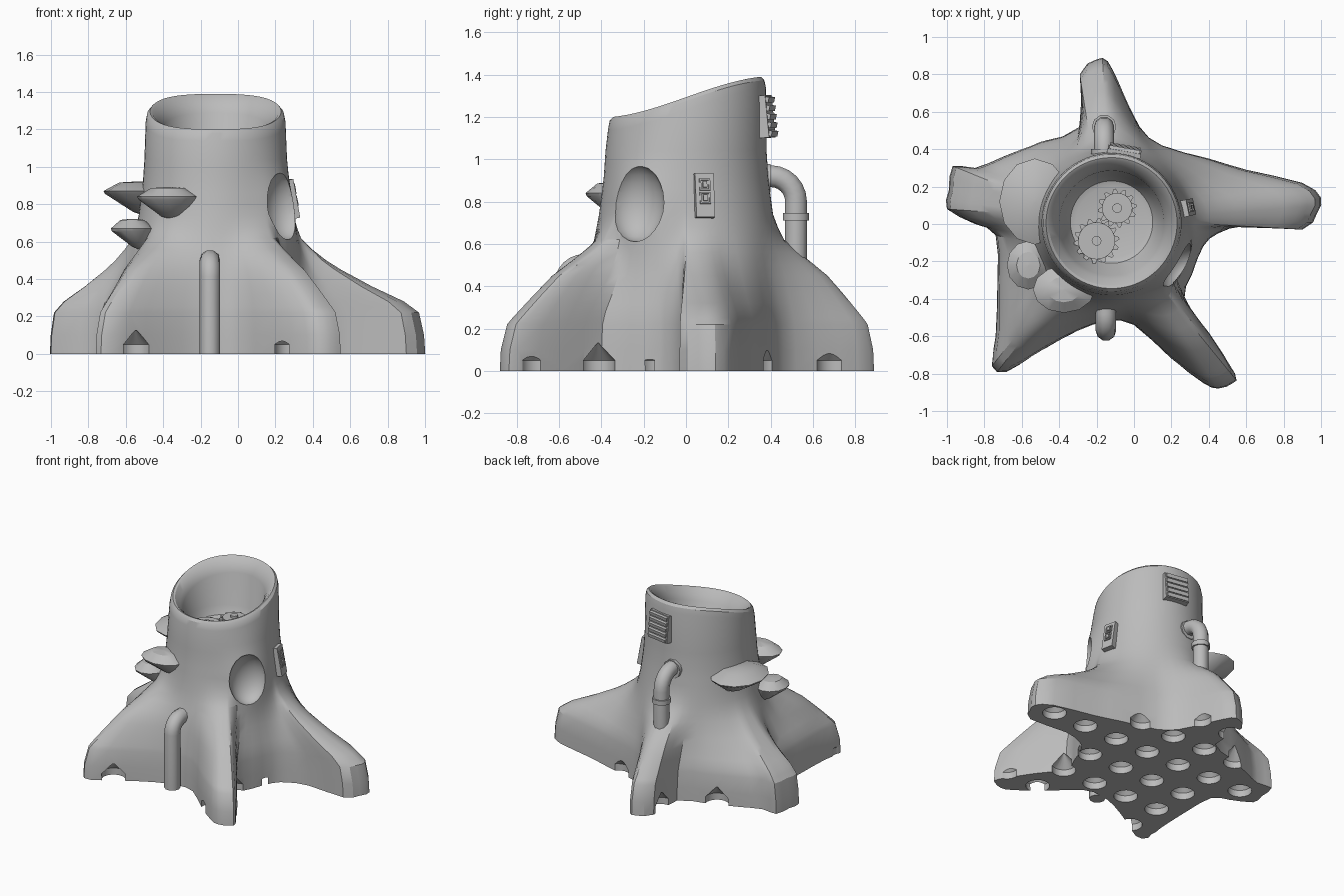
import bpy, bmesh, math
from mathutils import Matrix, Vector

if "Cube" in bpy.data.objects:
    bpy.data.objects.remove(bpy.data.objects["Cube"])

MAT = bpy.data.materials.new("stone grey")
MAT.diffuse_color = (0.5, 0.5, 0.5, 1)
MAT.use_nodes = True
MAT.node_tree.nodes["Principled BSDF"].inputs["Base Color"].default_value = MAT.diffuse_color


def finish(name, bm, angle=30):
    bmesh.ops.recalc_face_normals(bm, faces=bm.faces[:])
    me = bpy.data.meshes.new(name)
    bm.to_mesh(me)
    bm.free()
    me.materials.append(MAT)
    ob = bpy.data.objects.new(name, me)
    bpy.context.collection.objects.link(ob)
    smooth(ob, angle)
    return ob


def activate(ob):
    bpy.ops.object.select_all(action='DESELECT')
    ob.select_set(True)
    bpy.context.view_layer.objects.active = ob


def smooth(ob, angle=30):
    activate(ob)
    bpy.ops.object.shade_smooth_by_angle(angle=math.radians(angle))


def loft(bm, rings):
    """Closed solid through rings of equal length."""
    vs = [[bm.verts.new(p) for p in ring] for ring in rings]
    n = len(vs[0])
    for a, b in zip(vs, vs[1:]):
        for i in range(n):
            bm.faces.new((a[i], a[(i + 1) % n], b[(i + 1) % n], b[i]))
    bm.faces.new(vs[0][::-1])
    bm.faces.new(vs[-1])


def table(pairs, z):
    if z <= pairs[0][0]:
        return pairs[0][1]
    for (a, u), (b, v) in zip(pairs, pairs[1:]):
        if z <= b:
            return u + (v - u) * (z - a) / (b - a)
    return pairs[-1][1]


def box(bm, size, m):
    bmesh.ops.create_cube(bm, size=1, matrix=m @ Matrix.Diagonal((*size, 1)))


def circle(x, y, z, rx, ry, n):
    return [(x + rx * math.cos(math.tau * i / n), y + ry * math.sin(math.tau * i / n), z) for i in range(n)]


def tube(name, pts, r):
    cu = bpy.data.curves.new(name, 'CURVE')
    cu.dimensions = '3D'
    cu.bevel_depth = r
    cu.bevel_resolution = 3
    cu.use_fill_caps = True
    sp = cu.splines.new('POLY')
    sp.points.add(len(pts) - 1)
    for p, c in zip(sp.points, pts):
        p.co = (*c, 1)
    cu.materials.append(MAT)
    ob = bpy.data.objects.new(name, cu)
    bpy.context.collection.objects.link(ob)
    activate(ob)
    bpy.ops.object.convert(target='MESH')
    smooth(bpy.context.object, 40)


CX = -0.12
KNOT = math.radians(-32)
RADIUS = [(0, 0.47), (0.6, 0.43), (0.9, 0.39), (1.2, 0.37)]
# how far the roots reach out at each height: side roots, then the taller front and back roots
LOW = [(0, 1), (.1, .99), (.22, .95), (.28, .83), (.36, .58), (.45, .34), (.53, .16), (.62, .04), (.72, 0)]
TALL = [(0, 1), (.1, .99), (.22, .93), (.25, .88), (.36, .68), (.45, .51), (.55, .25), (.62, .08), (.72, 0)]


def on_trunk(deg, rad, z):
    a = math.radians(deg)
    return Matrix.Translation((CX + rad * math.cos(a), rad * math.sin(a), z)) @ Matrix.Rotation(a, 4, 'Z')


# ground outline with five roots
ctrl = [(1.0, .14), (.98, .06), (.9, -.03), (.6, -.01), (.45, -.05), (.37, -.12), (.31, -.27), (.27, -.4),
        (.4, -.58), (.54, -.8), (.53, -.85), (.45, -.88), (.37, -.85), (.2, -.72), (0, -.54), (-.14, -.52),
        (-.3, -.57), (-.5, -.68), (-.68, -.79), (-.76, -.76), (-.74, -.6), (-.73, -.3), (-.74, -.06),
        (-.85, 0), (-1.0, .08), (-.99, .18), (-.97, .31), (-.85, .3), (-.7, .36), (-.5, .44), (-.29, .52),
        (-.29, .8), (-.2, .88), (-.14, .87), (-.07, .73), (.03, .52), (.15, .42), (.4, .35), (.6, .29), (.9, .22)]
base = []
N0 = len(ctrl)
for i in range(N0):
    a, b, c, d = (Vector(ctrl[(i + k) % N0]) for k in (-1, 0, 1, 2))
    base += [b, (9 * (b + c) - a - d) / 16]
base.reverse()
N = len(base)
# evened, unwrapped direction of each outline point on the trunk
ang = [math.atan2(p.y, p.x - CX) for p in base]
for i in range(1, N):
    while ang[i] < ang[i - 1] - math.pi:
        ang[i] += math.tau
    while ang[i] > ang[i - 1] + math.pi:
        ang[i] -= math.tau
ang = [sum(ang[(i + k) % N] + math.tau * ((i + k) // N) for k in range(-4, 5)) / 9 for i in range(N)]


def ztop(y):
    t = min(1, max(0, (y + 0.35) / 0.7))
    return 1.2 + 0.19 * (0.6 * t * t * (3 - 2 * t) + 0.4 * t)


# stump body: lofted from the root outline to the slanted rim, then down into the hollow
rings = []
for z in (0, .1, .22, .25, .28, .32, .36, .4, .45, .5, .56, .62, .68, .74, .8, .86, .92, .98, 1.04):
    ring = []
    for p, a in zip(base, ang):
        # the trunk swells around the knot hole
        da = math.remainder(a - KNOT, math.tau) * .42
        r = table(RADIUS, z) + .05 * math.exp(-(da / .17) ** 2 - ((z - .78) / .2) ** 2)
        w = table(TALL if abs(p.y) > .5 else LOW, z)
        t = Vector((CX + r * math.cos(a), r * math.sin(a)))
        ring.append((*t.lerp(p, w), z))
    rings.append(ring)
for r, dz in ((.374, -.06), (.366, -.018), (.35, 0), (.335, -.006), (.30, -.05), (.28, -.09)):
    rings.append([(CX + r * math.cos(a), r * math.sin(a) + .005, ztop(r * math.sin(a)) + dz) for a in ang])
for r, z in ((.25, 1.05), (.22, .99), (.19, .98)):
    rings.append([(CX + r * math.cos(a), r * math.sin(a) + .01, z) for a in ang])
bm = bmesh.new()
loft(bm, rings)
stump = finish("stump", bm)

# knot hole cutter
bm = bmesh.new()
bmesh.ops.create_uvsphere(bm, u_segments=20, v_segments=12, radius=1,
                          matrix=on_trunk(-32, .45, .795) @ Matrix.Diagonal((.12, .142, .185, 1)))
knot = finish("knot_cutter", bm)

# grid of pointed sockets in the underside
bm = bmesh.new()
for i in range(-4, 5):
    for j in range(-4, 4):
        x, y = i * .276, .14 + j * .279
        loft(bm, [circle(x, y, z, r, r, 20) for z, r in ((-.05, .082), (.05, .082), (.135, .002))])
sockets = finish("socket_cutter", bm)
for cutter in (knot, sockets):
    cutter.hide_render = True
    mod = stump.modifiers.new("cut", 'BOOLEAN')
    mod.operation = 'DIFFERENCE'
    mod.solver = 'EXACT'
    mod.object = cutter
    activate(stump)
    bpy.ops.object.modifier_apply(modifier=mod.name)
    bpy.data.objects.remove(cutter)
smooth(stump)

# shelf mushrooms
for k, (x, y, z, rx, ry, h) in enumerate(((-.53, .12, .87, .19, .23, .14), (-.375, -.35, .84, .165, .125, .13),
                                          (-.565, -.22, .67, .115, .13, .12))):
    d = (Vector((CX, 0)) - Vector((x, y))).normalized() * .06
    prof = ((.02, .052, 0), (.55, .046, 0), (1, 0, 0), (.95, -.015, 0), (.4, -h * .8, .8), (.03, -h, 1))
    bm = bmesh.new()
    loft(bm, [circle(x + d.x * s, y + d.y * s, z + dz, rx * f, ry * f, 12) for f, dz, s in prof])
    finish("shelf_mushroom_%d" % (k + 1), bm)


def bend(y0, z0, r, side):
    """Quarter arc from vertical at (y0, z0) curving towards the trunk."""
    return [(y0 - side * r * (1 - math.cos(a)), z0 + r * math.sin(a))
            for a in (math.pi / 2 * i / 6 for i in range(7))]


# pipes in front and behind
tube("front_pipe", [(-.15, -.57, 0)] + [(-.15, *p) for p in bend(-.57, .41, .09, -1)] + [(-.15, -.36, .50)], .055)
tube("back_pipe", [(-.16, .52, .42)] + [(-.16, *p) for p in bend(.52, .80, .12, 1)] + [(-.16, .34, .92)], .054)
tube("back_pipe_flange", [(-.16, .52, .71), (-.16, .52, .745)], .065)
tube("back_pipe_collar", [(-.16, .36, .91), (-.16, .40, .91)], .07)

# switch panel on the right
bm = bmesh.new()
m = on_trunk(12, .40, .825) @ Matrix.Rotation(-.18, 4, 'Y')
box(bm, (.07, .09, .21), m)
for z in (.05, -.015):
    for s in (-1, 1):
        box(bm, (.012, .008, .056), m @ Matrix.Translation((.036, s * .022, z)))
        box(bm, (.012, .052, .008), m @ Matrix.Translation((.036, 0, z + s * .024)))
    box(bm, (.02, .02, .028), m @ Matrix.Translation((.036, 0, z)))
finish("switch_panel", bm)

# louvred vent on the back
bm = bmesh.new()
m = on_trunk(80, .37, 1.2) @ Matrix.Rotation(-.1, 4, 'Y')
box(bm, (.07, .18, .2), m)
for i in range(5):
    box(bm, (.03, .165, .026), m @ Matrix.Translation((.034, 0, -.08 + i * .04)) @ Matrix.Rotation(.3, 4, 'Y'))
finish("vent", bm)

# two meshing gears in the hollow
for k, (x, y, r, teeth, z) in enumerate(((-.2, -.09, .1, 14, 1.02), (-.09, .085, .082, 12, 1.03))):
    prof = []
    for i in range(teeth * 4):
        a = math.tau * (i + .5) / (teeth * 4)
        q = r + (.022 if i % 4 < 2 else 0)
        prof.append((x + q * math.cos(a), y + q * math.sin(a)))
    bm = bmesh.new()
    loft(bm, [[(*p, h) for p in prof] for h in (z - .015, z + .015)])
    loft(bm, [circle(x, y, h, r * .99, r * .99, 28) for h in (z - .01, z + .024)])
    loft(bm, [circle(x, y, h, .026, .026, 14) for h in (.96, z + .04)])
    finish("gear_%d" % (k + 1), bm)
